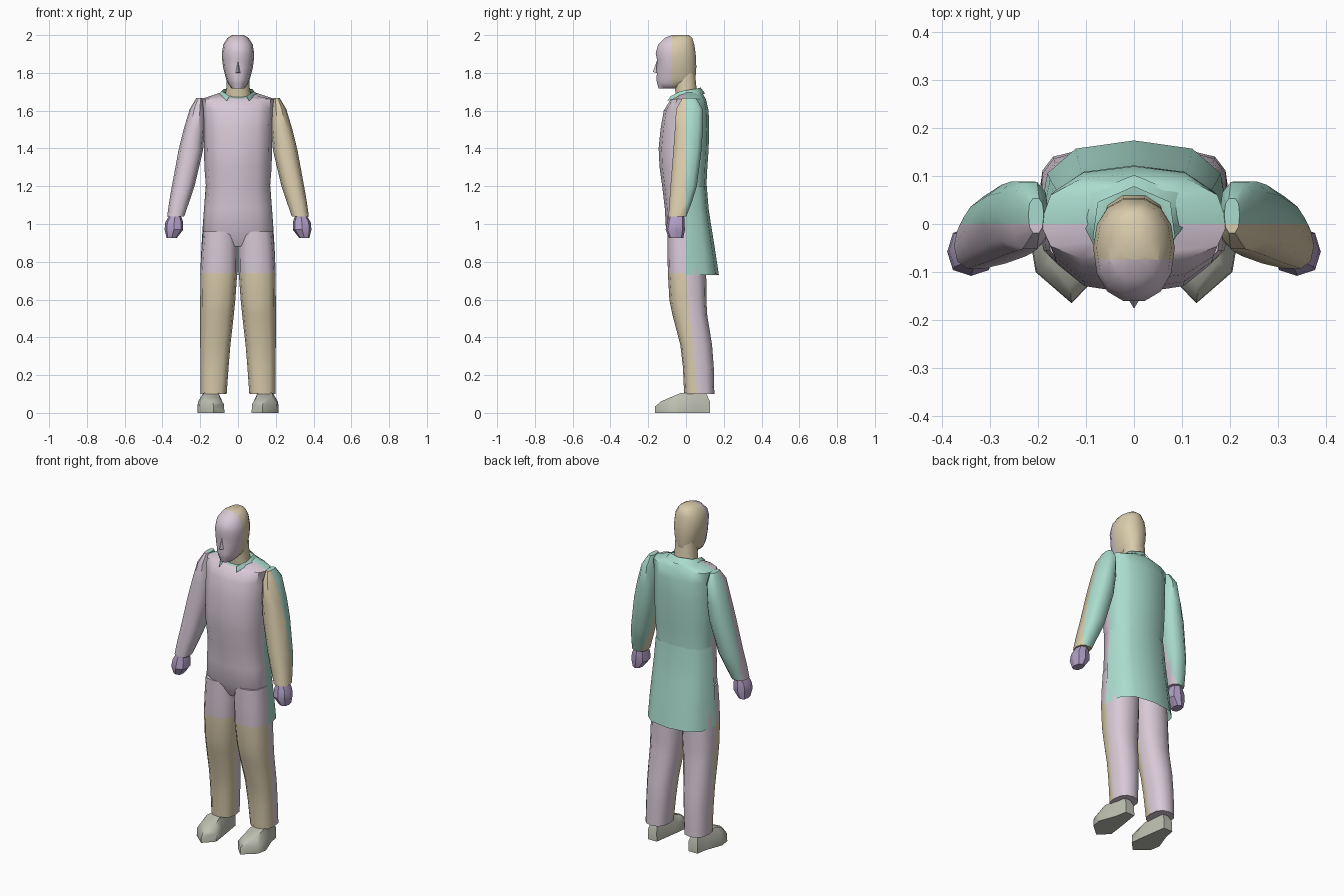
import bpy, bmesh, math
from mathutils import Vector

if "Cube" in bpy.data.objects:
    bpy.data.objects.remove(bpy.data.objects["Cube"])


def material(name, rgb):
    m = bpy.data.materials.new(name)
    lin = [((c / 255 + 0.055) / 1.055) ** 2.4 for c in rgb]
    m.diffuse_color = (*lin, 1)
    m.use_nodes = True
    m.node_tree.nodes["Principled BSDF"].inputs["Base Color"].default_value = m.diffuse_color
    return m


MATS = [material("pale pink", (216, 201, 214)), material("mint", (170, 220, 205)),
        material("tan", (218, 204, 172)), material("purple", (176, 158, 196)),
        material("shoe grey", (190, 192, 178))]
PINK, MINT, TAN, PURPLE, GREY = range(5)


def finish(name, bm, rule, angle=45, closed=True):
    """Colour faces by a rule on their centre, shade and link."""
    if closed:
        bmesh.ops.recalc_face_normals(bm, faces=bm.faces[:])
    for f in bm.faces:
        f.material_index = rule(f.calc_center_median())
        f.smooth = True
    me = bpy.data.meshes.new(name)
    bm.to_mesh(me)
    bm.free()
    for m in MATS:
        me.materials.append(m)
    me.set_sharp_from_angle(angle=math.radians(angle))
    ob = bpy.data.objects.new(name, me)
    bpy.context.collection.objects.link(ob)
    return ob


def power(v, p):
    return math.copysign(abs(v) ** p, v)


def loft(name, rings, rule, n=12, p=0.8, side=1, half=False, cut=None, angle=45):
    """Rings from top to bottom: z, x0, x1, front y, mid y, back y, front drop."""
    bm = bmesh.new()
    rows = []
    for z, x0, x1, yf, ym, yb, drop in rings:
        row = []
        for i in range(n // 2 + 1 if half else n):
            a = 2 * math.pi * i / n
            c, s = round(math.cos(a), 6), round(math.sin(a), 6)
            x = (x0 + x1) / 2 + (x1 - x0) / 2 * power(c, p)
            y = ym + power(s, p) * ((yb - ym) if s > 0 else (ym - yf))
            row.append(bm.verts.new((side * x, y, z + drop * min(0, s))))
        rows.append(row)
    for a, b in zip(rows, rows[1:]):
        m = len(a)
        for i in range(m - 1 if half else m):
            j = (i + 1) % m
            bm.faces.new((a[i], b[i], b[j], a[j]))
    if not half:
        bm.faces.new(rows[0])
        bm.faces.new(rows[-1][::-1])
    if cut:
        bmesh.ops.bisect_plane(bm, geom=bm.verts[:] + bm.edges[:] + bm.faces[:],
                               plane_co=cut, plane_no=(0, 1, 0), dist=1e-5)
    return finish(name, bm, rule, angle, not half)


def sym(z, r, yf, yb, ym=0.0, drop=0.0):
    return (z, -r, r, yf, ym, yb, drop)


# Torso: pink front, mint back
loft("torso", [
    sym(1.695, .095, -.065, .085, drop=.03), sym(1.662, .195, -.08, .105),
    sym(1.60, .185, -.118, .12), sym(1.50, .182, -.135, .122),
    sym(1.40, .180, -.145, .12), sym(1.30, .178, -.14, .113),
    sym(1.20, .170, -.126, .108), sym(1.08, .180, -.112, .11),
    sym(0.97, .186, -.106, .11), sym(0.88, .15, -.06, .09)],
    lambda c: PINK if c.y < 0 else MINT)

# Coat tail: open half shell flaring to the hem
loft("coat_tail", [
    sym(1.20, .171, 0, .110), sym(1.08, .180, 0, .120), sym(1.0, .186, 0, .132),
    sym(0.87, .194, 0, .153), sym(0.73, .200, 0, .174)],
    lambda c: MINT, p=.72, half=True)

# Head: pink face, tan back
loft("head", [
    sym(2.0, .030, -.075, .015, -.03), sym(1.985, .056, -.115, .035, -.04),
    sym(1.95, .078, -.150, .046, -.05), sym(1.905, .085, -.163, .053, -.05),
    sym(1.87, .084, -.156, .056, -.05), sym(1.83, .079, -.158, .057, -.05),
    sym(1.79, .069, -.157, .054, -.05), sym(1.765, .062, -.160, .053, -.05),
    sym(1.745, .054, -.155, .045, -.06), sym(1.718, .034, -.147, -.04, -.09)],
    lambda c: PINK if c.y < -.074 else TAN, n=14, p=.9, cut=(0, -.074, 0), angle=60)

# Neck
loft("neck", [sym(1.80, .060, -.07, .05), sym(1.72, .062, -.062, .058),
              sym(1.64, .075, -.05, .07)], lambda c: TAN, n=10, p=.9)

# Nose wedge
bm = bmesh.new()
v = [bm.verts.new(q) for q in ((0, -.150, 1.875), (.017, -.148, 1.797),
                               (-.017, -.148, 1.797), (0, -.176, 1.805))]
for t in ((0, 1, 3), (0, 3, 2), (1, 2, 3), (0, 2, 1)):
    bm.faces.new([v[i] for i in t])
finish("nose", bm, lambda c: PINK)

# Collar: slanted band with two front tips
top = [(.045, -.080, 1.678), (.085, -.03, 1.703), (.075, .045, 1.715), (0, .078, 1.722)]
low = [(.058, -.098, 1.652), (.108, 0, 1.684), (.092, .065, 1.685), (0, .102, 1.69)]
bm = bmesh.new()
rows = []
for pts in (top, low):
    full = pts + [(-x, y, z) for x, y, z in pts[-2::-1]]
    rows.append([bm.verts.new(q) for q in full])
for i in range(6):
    bm.faces.new((rows[0][i], rows[1][i], rows[1][i + 1], rows[0][i + 1]))
finish("collar", bm, lambda c: MINT, closed=False)


def leg_mid(z):
    return .06 * max(0, .74 - z) / .64


def leg_rule(c):
    return TAN if c.z < .74 and c.y < leg_mid(c.z) else PINK


def leg_ring(z, x0, x1, yf, yb):
    return (z, x0, x1, yf, leg_mid(z), yb, 0)


for side, label in ((1, "left"), (-1, "right")):
    # Arm: mint behind, pink or tan in front
    front = TAN if side > 0 else PINK
    loft(label + "_arm", [
        (1.668, .188, .220, -.02, .02, .055, 0), (1.61, .178, .255, -.055, .02, .09, 0),
        (1.50, .176, .288, -.062, .015, .092, 0), (1.39, .185, .315, -.070, .01, .085, 0),
        (1.20, .230, .350, -.085, -.01, .06, 0), (1.12, .257, .364, -.09, -.03, .035, 0),
        (1.04, .285, .375, -.095, -.045, .004, 0)],
        lambda c: front if c.y < 0 else MINT, n=10, side=side, cut=(0, 0, 0))

    # Fist and thumb
    loft(label + "_hand", [
        (1.05, .305, .360, -.09, -.05, -.01, 0), (1.01, .290, .385, -.10, -.055, -.008, 0),
        (0.97, .290, .389, -.108, -.058, -.006, 0), (0.925, .325, .378, -.09, -.055, -.015, 0)],
        lambda c: PURPLE, n=8, side=side, angle=30)

    # Trouser leg
    loft(label + "_leg", [
        leg_ring(.96, .004, .184, -.098, .10), leg_ring(.85, .003, .193, -.098, .105),
        leg_ring(.74, .004, .199, -.096, .107), leg_ring(.60, .014, .200, -.088, .108),
        leg_ring(.52, .022, .200, -.072, .112), leg_ring(.36, .040, .200, -.030, .138),
        leg_ring(.24, .050, .199, -.016, .147), leg_ring(.10, .060, .198, -.010, .150)],
        leg_rule, side=side)

    # Shoe: outline rows from sole to upper, pointed toe
    sole = [(.130, -.165), (.205, -.100), (.215, -.04), (.178, .06), (.165, .128),
            (.105, .128), (.095, .06), (.080, -.04), (.072, -.105)]
    bm = bmesh.new()
    rows = []
    for level in (0, 1, 2):
        row = []
        for x, y in sole:
            k = (1, .97, .6)[level]
            rise = min(1, max(0, (y + .165) / .14))
            z = (0, .035 + .025 * rise, .062 + .048 * rise)[level]
            row.append(bm.verts.new((side * (.138 + (x - .138) * k),
                                     .01 + (y - .01) * (1, .99, .8)[level], z)))
        rows.append(row)
    for a, b in zip(rows, rows[1:]):
        for i in range(9):
            j = (i + 1) % 9
            bm.faces.new((a[i], a[j], b[j], b[i]))
    bm.faces.new(rows[0][::-1])
    bm.faces.new(rows[2])
    finish(label + "_shoe", bm, lambda c: GREY, angle=50)
